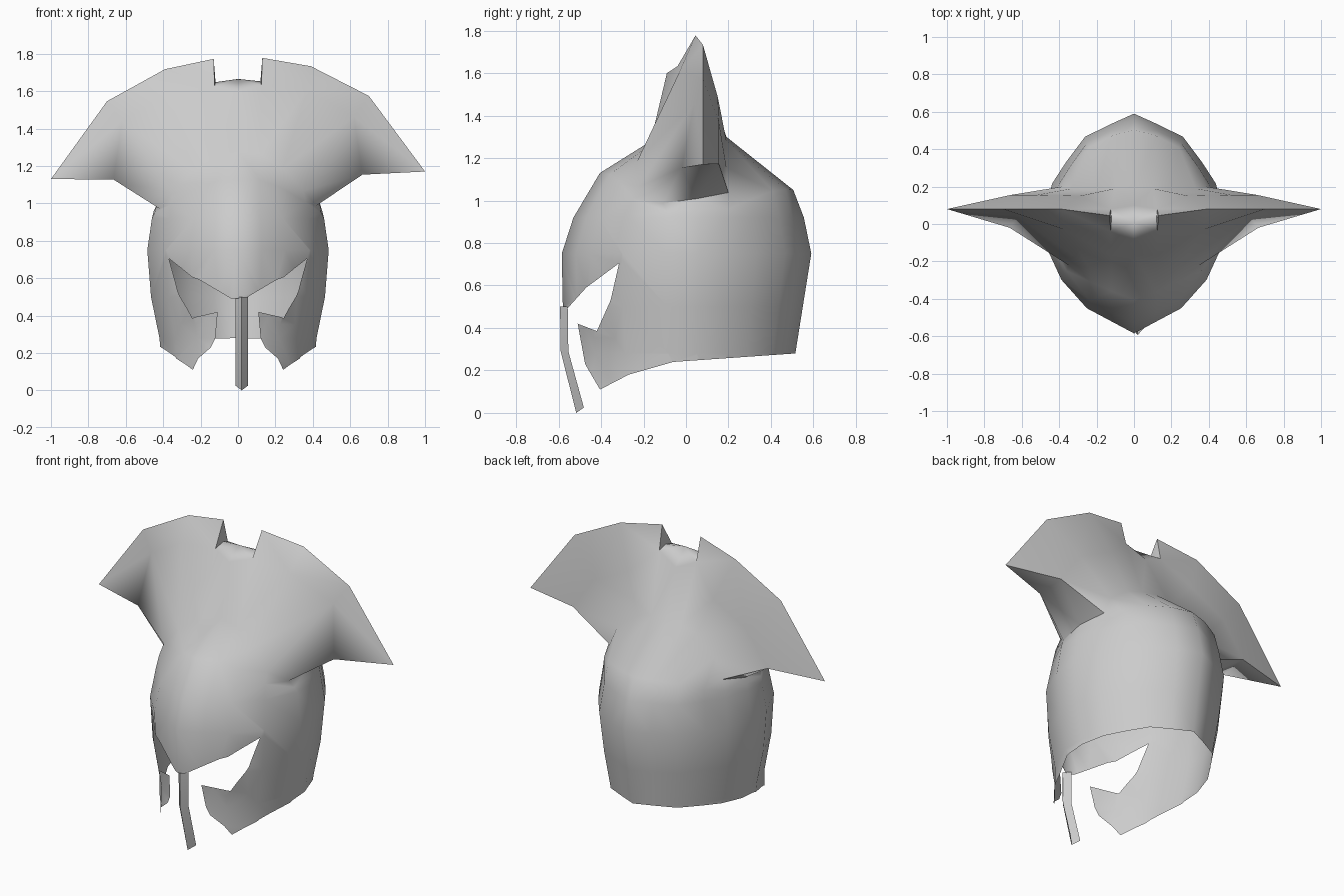
import bpy
import bmesh
import math
from mathutils import Vector

if "Cube" in bpy.data.objects:
    bpy.data.objects.remove(bpy.data.objects["Cube"], do_unlink=True)

# Single plain metal colour
metal = bpy.data.materials.new("grey_metal")
metal.use_nodes = True
grey = (0.6, 0.6, 0.6, 1.0)
metal.diffuse_color = grey
metal.node_tree.nodes["Principled BSDF"].inputs["Base Color"].default_value = grey


def finish(bm, name, angle):
    """Turn a bmesh into a named, coloured and smoothed object."""
    bmesh.ops.recalc_face_normals(bm, faces=bm.faces[:])
    mesh = bpy.data.meshes.new(name)
    bm.to_mesh(mesh)
    bm.free()
    mesh.materials.append(metal)
    obj = bpy.data.objects.new(name, mesh)
    bpy.context.collection.objects.link(obj)
    bpy.ops.object.select_all(action="DESELECT")
    obj.select_set(True)
    bpy.context.view_layer.objects.active = obj
    bpy.ops.object.shade_smooth_by_angle(angle=math.radians(angle))


def loft(bm, rows, closed=False):
    """Join neighbouring rows of points with quads."""
    grid = [[bm.verts.new(p) for p in row] for row in rows]
    for low, high in zip(grid, grid[1:]):
        count = len(low)
        for i in range(count if closed else count - 1):
            j = (i + 1) % count
            bm.faces.new((low[i], low[j], high[j], high[i]))


def flip(points):
    """Mirror points to the other side."""
    return [(-p[0], *p[1:]) for p in points]


def full_ring(half):
    """Complete a front-to-back half outline."""
    return half + flip(half[-2:0:-1])


def inside(point, polygon):
    """Even-odd test in the side plane."""
    y, z = point.y, point.z
    hit = False
    for (ay, az), (by, bz) in zip(polygon, polygon[1:] + polygon[:1]):
        if (az > z) != (bz > z) and y < ay + (z - az) * (by - ay) / (bz - az):
            hit = not hit
    return hit


def cut_from_side(bm, polygon):
    """Split the faces along a side outline and remove what lies inside it."""
    bmesh.ops.triangulate(bm, faces=bm.faces[:])
    for (ay, az), (by, bz) in zip(polygon, polygon[1:] + polygon[:1]):
        touched = set()
        for face in bm.faces:
            ys = [v.co.y for v in face.verts]
            zs = [v.co.z for v in face.verts]
            if (min(ys) <= max(ay, by) and max(ys) >= min(ay, by)
                    and min(zs) <= max(az, bz) and max(zs) >= min(az, bz)):
                touched.update([face, *face.edges, *face.verts])
        if touched:
            normal = Vector((0, az - bz, by - ay)).normalized()
            bmesh.ops.bisect_plane(bm, geom=list(touched), dist=0.00001,
                                   plane_co=(0, ay, az), plane_no=normal)
    doomed = [f for f in bm.faces if inside(f.calc_center_median(), polygon)]
    bmesh.ops.delete(bm, geom=doomed, context="FACES")


# Fan crest: each column runs front base, ridge, rim, back, back base
half_crest = [
    [(0, -.165, 1.28), (0, -.09, 1.6), (0, .01, 1.665), (0, .1, 1.57), (0, .19, 1.3)],
    [(.12, -.17, 1.26), (.125, -.04, 1.63), (.12, .03, 1.65), (.125, .08, 1.63), (.1, .19, 1.28)],
    [(.12, -.17, 1.26), (.125, -.04, 1.63), (.13, .045, 1.775), (.125, .08, 1.63), (.1, .19, 1.28)],
    [(.24, -.23, 1.18), (.37, -.03, 1.6), (.39, .08, 1.725), (.29, .15, 1.48), (.2, .18, 1.25)],
    [(.35, -.22, 1.06), (.62, .04, 1.45), (.7, .08, 1.56), (.52, .155, 1.36), (.33, .19, 1.15)],
    [(.42, -.11, .98), (.665, -.02, 1.14), (1, .08, 1.15), (.66, .155, 1.16), (.385, .2, 1.03)],
]
helmet = bmesh.new()
loft(helmet, [flip(column) for column in half_crest[:0:-1]] + half_crest)

# Undersides of the crest wings
side = (.435, .05, 1)
base, ridge, tip, back, back_base = half_crest[-1]
underside = [[base, ridge, tip], [side, back, tip], [back_base, back, tip]]
loft(helmet, underside)
loft(helmet, [flip(row) for row in underside])

# Helmet shell: one plan outline scaled at each height
half_plan = [(0, -1), (.26, -.885), (.52, -.77), (.8, -.51), (1, -.15), (1, .1),
             (.9, .37), (.75, .56), (.54, .79), (.27, .9), (0, 1)]
# height, front reach, back reach, half width
levels = [(.05, .59, .48, .4), (.28, .555, .515, .42), (.5, .58, .55, .465),
          (.75, .585, .59, .485), (.92, .53, .555, .46)]
rings = [full_ring([(x * width, y * (front if y < 0 else rear), z)
                    for x, y in half_plan])
         for z, front, rear, width in levels]

# Dome above the shell, ending on the base of the crest
dome = [(0, -.405, 1.13), (.12, -.36, 1.12), (.23, -.31, 1.08), (.36, -.25, 1),
        (.445, -.09, .95), (.45, .05, .96), (.41, .2, .96), (.34, .31, 1),
        (.24, .41, 1.04), (.12, .47, 1.05), (0, .505, 1.05)]
shared = [0, 1, 3, 4, 5]
crown = ([half_crest[i][0] for i in shared] + [side]
         + [half_crest[i][-1] for i in reversed(shared)])
loft(helmet, rings + [full_ring(dome), full_ring(crown)], closed=True)
bmesh.ops.remove_doubles(helmet, verts=helmet.verts[:], dist=0.0005)

# The crest leans very slightly to one side
for vert in helmet.verts:
    if vert.co.z > 0.97:
        vert.co.z += 0.02 * vert.co.x

# Eye openings, cheek points and lower rim
opening = [(-.8, .49), (-.56, .49), (-.47, .59), (-.315, .705), (-.355, .53),
           (-.42, .385), (-.51, .42), (-.475, .23), (-.405, .11), (-.27, .18),
           (-.06, .24), (.515, .28), (.8, .285), (.8, -.2), (-.8, -.2)]
cut_from_side(helmet, opening)
finish(helmet, "crested_helmet", 65)

# Nose guard: folded strip hanging from the brow
middle, half_width, fold = 0.02, 0.033, 0.036
spine = [(-.593, .5), (-.59, .29), (-.517, 0)]
strips = [[(middle - half_width, y + fold, z + lift),
           (middle, y, z),
           (middle + half_width, y + fold, z + lift)]
          for (y, z), lift in zip(spine, (0, 0, .025))]
nose = bmesh.new()
loft(nose, strips)
finish(nose, "nose_guard", 30)
